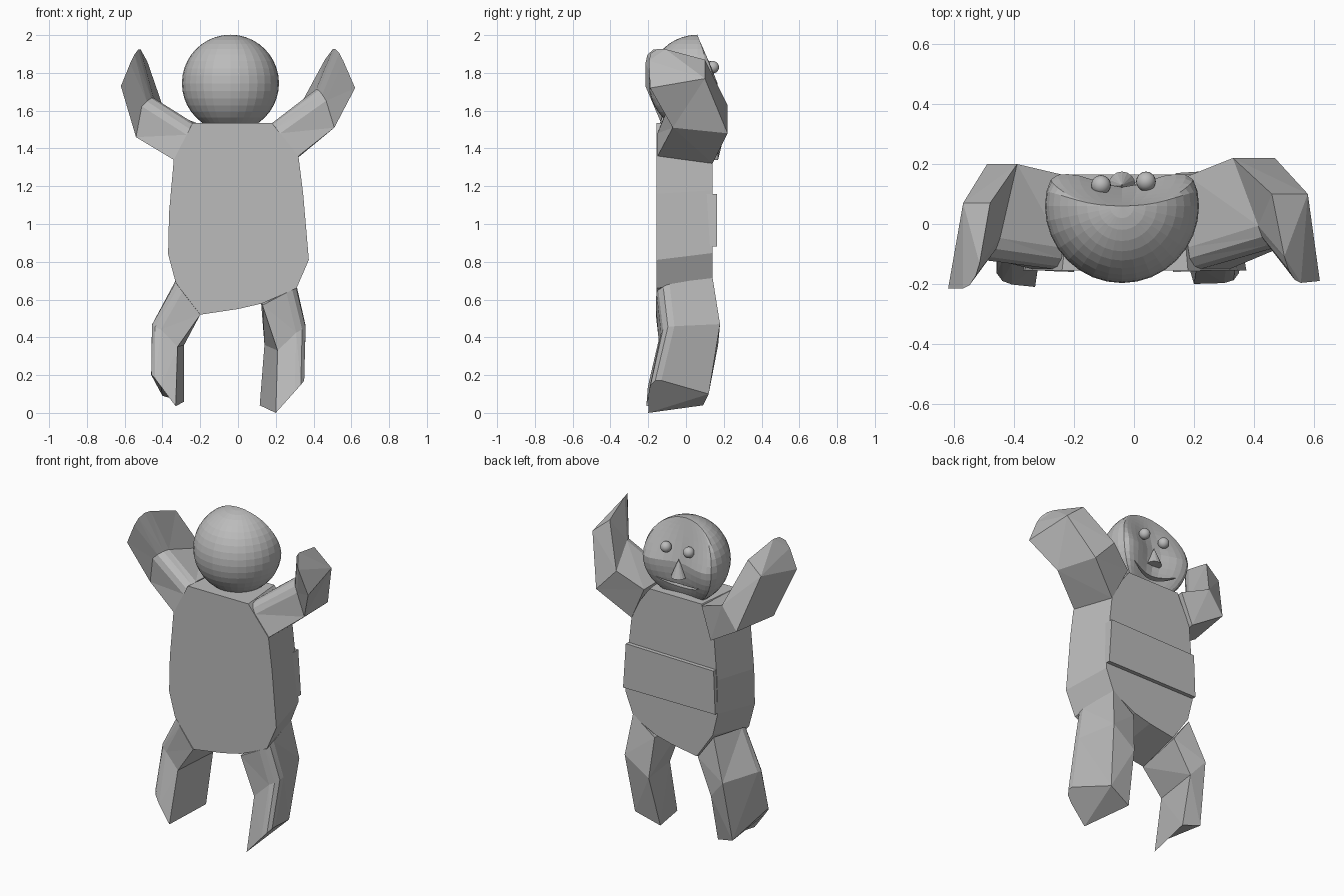
import bpy, bmesh, math
from mathutils import Matrix, Vector

default_cube = bpy.data.objects.get("Cube")
if default_cube:
    bpy.data.objects.remove(default_cube, do_unlink=True)

grey = bpy.data.materials.new("plain grey")
grey.use_nodes = True
grey.diffuse_color = (0.5, 0.5, 0.5, 1)
grey.node_tree.nodes["Principled BSDF"].inputs["Base Color"].default_value = grey.diffuse_color


def finish(name, bm):
    """Turn a bmesh into a named grey object."""
    bmesh.ops.recalc_face_normals(bm, faces=bm.faces[:])
    mesh = bpy.data.meshes.new(name)
    bm.to_mesh(mesh)
    bm.free()
    mesh.materials.append(grey)
    obj = bpy.data.objects.new(name, mesh)
    bpy.context.collection.objects.link(obj)
    return obj


def prism(name, outline, y_front, y_back, narrow=1, shorten=1):
    """Extrude an x-z outline along y, tapering the back from its top edge."""
    top = max(z for x, z in outline)
    bm = bmesh.new()
    front = [bm.verts.new((x, y_front, z)) for x, z in outline]
    back = [bm.verts.new((x * narrow, y_back, top - (top - z) * shorten))
            for x, z in outline]
    bm.faces.new(front)
    bm.faces.new(back)
    for i in range(len(outline)):
        j = (i + 1) % len(outline)
        bm.faces.new((front[i], front[j], back[j], back[i]))
    return finish(name, bm)


def limb(name, *sections):
    """Loft four-cornered sections and round the first lengthwise edge."""
    bm = bmesh.new()
    rings = [[bm.verts.new(p) for p in section] for section in sections]
    bm.faces.new(rings[0])
    bm.faces.new(rings[-1])
    for a, b in zip(rings, rings[1:]):
        for i in range(4):
            j = (i + 1) % 4
            bm.faces.new((a[i], a[j], b[j], b[i]))
    ridge = [bm.edges.get((a[0], b[0])) for a, b in zip(rings, rings[1:])]
    bmesh.ops.bevel(bm, geom=ridge, offset=0.07, segments=3, profile=0.5,
                    affect='EDGES')
    bmesh.ops.triangulate(bm, faces=[f for f in bm.faces if len(f.verts) > 3])
    return finish(name, bm)


# Torso and the raised belly band on the back
prism("torso",
      [(-0.24, 1.535), (0.18, 1.535), (0.32, 1.36), (0.345, 1.16),
       (0.375, 0.81), (0.31, 0.66), (0.13, 0.58), (0, 0.55), (-0.2, 0.52),
       (-0.33, 0.69), (-0.37, 0.84), (-0.365, 1.06), (-0.34, 1.34)],
      -0.155, 0.14, narrow=0.86, shorten=0.95)
prism("belly_band",
      [(-0.307, 1.15), (0.303, 1.16), (0.322, 0.88), (-0.318, 0.88)], 0.1, 0.165)

# Arms: shoulder, elbow, hand (front top, back top, back bottom, front bottom)
limb("left_arm",
     [(0.18, -0.15, 1.535), (0.18, 0.16, 1.53), (0.28, 0.14, 1.32), (0.32, -0.15, 1.36)],
     [(0.43, -0.08, 1.72), (0.33, 0.22, 1.63), (0.47, 0.22, 1.48), (0.51, -0.07, 1.51)],
     [(0.52, -0.2, 1.95), (0.46, 0.1, 1.87), (0.58, 0.1, 1.77), (0.62, -0.19, 1.72)])
limb("right_arm",
     [(-0.24, -0.15, 1.535), (-0.22, 0.16, 1.535), (-0.29, 0.17, 1.34), (-0.34, -0.15, 1.34)],
     [(-0.46, -0.12, 1.68), (-0.39, 0.2, 1.6), (-0.49, 0.2, 1.46), (-0.54, -0.1, 1.46)],
     [(-0.53, -0.215, 1.95), (-0.48, 0.07, 1.86), (-0.57, 0.07, 1.78), (-0.62, -0.215, 1.73)])

# Legs: hip, knee, foot (front outer, back outer, back inner, front inner)
limb("left_leg",
     [(0.32, -0.155, 0.67), (0.27, 0.14, 0.72), (0.12, 0.14, 0.61), (0.13, -0.16, 0.57)],
     [(0.375, -0.13, 0.46), (0.3, 0.18, 0.47), (0.14, 0.17, 0.36), (0.21, -0.14, 0.33)],
     [(0.37, -0.195, 0.19), (0.27, 0.12, 0.1), (0.115, 0.09, 0.04), (0.2, -0.2, 0)])
limb("right_leg",
     [(-0.34, -0.155, 0.7), (-0.29, 0.14, 0.72), (-0.18, 0.14, 0.57), (-0.2, -0.16, 0.52)],
     [(-0.475, -0.13, 0.47), (-0.38, 0.18, 0.47), (-0.285, 0.16, 0.36), (-0.32, -0.14, 0.35)],
     [(-0.475, -0.195, 0.23), (-0.4, 0.11, 0.09), (-0.285, 0.09, 0.06), (-0.33, -0.21, 0.035)])

# Head: a ball whose back half is pressed into a hollow face, sloping at the brow
HEAD = Vector((-0.04, 0.06, 1.745))
RADIUS = 0.257
bm = bmesh.new()
bmesh.ops.create_uvsphere(bm, u_segments=32, v_segments=20, radius=RADIUS)
for v in bm.verts:
    if v.co.y > 0:
        t = v.co.z / RADIUS
        limit = 0.115 * (1 - t if t > 0 else 1 - t * t) + 0.001
        pressed = v.co.y / (1 + (v.co.y / limit) ** 4) ** 0.25
        v.co.y = pressed * (1 - 0.45 * math.exp(-(v.co.x / 0.12) ** 2))
    v.co += HEAD
head = finish("head", bm)

# Smiling mouth, cut as a crescent groove
steps = [i / 6 - 1 for i in range(13)]
lower = [(HEAD.x + 0.16 * t, 1.58 + 0.05 * t * t) for t in steps]
upper = [(HEAD.x + 0.16 * t, 1.6 + 0.03 * t * t) for t in steps[-2:0:-1]]
cutter = prism("mouth_cutter", lower + upper, 0.07, 0.3)
cutter.hide_render = True
cut = head.modifiers.new("mouth", 'BOOLEAN')
cut.operation = 'DIFFERENCE'
cut.solver = 'EXACT'
cut.object = cutter
graph = bpy.context.evaluated_depsgraph_get()
carved = bpy.data.meshes.new_from_object(head.evaluated_get(graph))
head.modifiers.clear()
head.data = carved
bpy.data.objects.remove(cutter, do_unlink=True)

# Eyes
for side, x, y in (("left", 0.04, 0.142), ("right", -0.11, 0.13)):
    bm = bmesh.new()
    bmesh.ops.create_uvsphere(bm, u_segments=16, v_segments=10, radius=0.033,
                              matrix=Matrix.Translation((x, y, 1.83)))
    eye = finish(side + "_eye", bm)
    eye.data.shade_smooth()

# Nose
bm = bmesh.new()
bmesh.ops.create_cone(bm, cap_ends=True, segments=16, radius1=0.045, radius2=0,
                      depth=0.11, matrix=Matrix.Translation((HEAD.x, 0.13, 1.715)))
finish("nose", bm)
